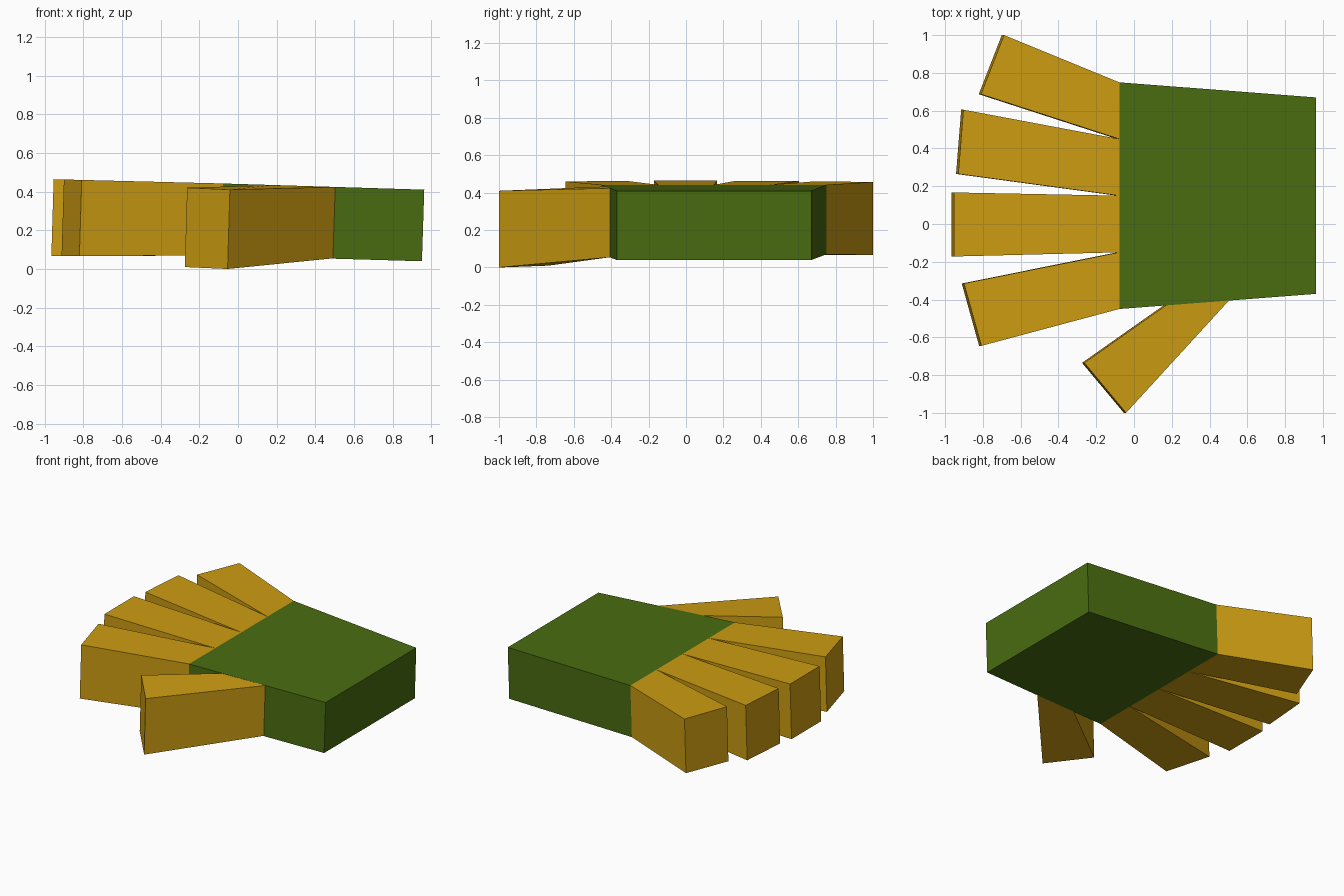
import bpy
import bmesh

if "Cube" in bpy.data.objects:
    bpy.data.objects.remove(bpy.data.objects["Cube"])


def material(name, rgb):
    m = bpy.data.materials.new(name)
    m.diffuse_color = (*rgb, 1)
    m.use_nodes = True
    m.node_tree.nodes["Principled BSDF"].inputs["Base Color"].default_value = m.diffuse_color
    return m


green = material("cuff green", (0.068, 0.152, 0.005))
gold = material("finger gold", (0.61, 0.335, 0.006))


def block(name, root, tip, mat, cap_root=False):
    """Hull between two four-cornered sections (top a, top b, bottom b, bottom a)."""
    bm = bmesh.new()
    r = [bm.verts.new(p) for p in root]
    t = [bm.verts.new(p) for p in tip]
    for i in range(4):
        j = (i + 1) % 4
        bm.faces.new((r[i], r[j], t[j], t[i]))
    bm.faces.new(t)
    if cap_root:
        bm.faces.new(r)
        bmesh.ops.recalc_face_normals(bm, faces=bm.faces)
    else:
        # close the root only to orient the normals, then open the hidden joint
        cap = bm.faces.new(r)
        bmesh.ops.recalc_face_normals(bm, faces=bm.faces)
        bmesh.ops.delete(bm, geom=[cap], context='FACES_ONLY')
    me = bpy.data.meshes.new(name)
    bm.to_mesh(me)
    bm.free()
    me.materials.append(mat)
    ob = bpy.data.objects.new(name, me)
    bpy.context.collection.objects.link(ob)
    return ob


def section(a, b, top_a, top_b, low_a, low_b, lean=0.012):
    """Upright section over plan points a and b; the bottom leans towards -x."""
    return [(*a, top_a), (*b, top_b),
            (b[0] - lean, b[1], low_b), (a[0] - lean, a[1], low_a)]


def knuckle(y0, y1):
    return section((-0.078, y0), (-0.078, y1), 0.442, 0.442, 0.07, 0.07)


# palm, tapering to the wrist (its front is closed by the fingers)
block("palm", knuckle(0.75, -0.45),
      section((0.963, 0.67), (0.963, -0.37), 0.41, 0.41, 0.04, 0.04), green)

# four fingers fanning out: the two plan corners of each tip
tips = [((-0.688, 1.0), (-0.81, 0.687)),
        ((-0.903, 0.605), (-0.93, 0.265)),
        ((-0.953, 0.167), (-0.953, -0.172)),
        ((-0.90, -0.315), (-0.808, -0.645))]
for i, (a, b) in enumerate(tips):
    y = 0.75 - 0.3 * i
    za, zb = 0.442 - 0.025 * (a[0] + 0.078), 0.442 - 0.025 * (b[0] + 0.078)
    block(f"finger_{i + 1}", knuckle(y, y - 0.3),
          section(a, b, za, zb, 0.067, 0.067), gold)

# thumb, growing out of the palm's side
block("thumb",
      section((0.17, -0.43), (0.503, -0.405), 0.433, 0.424, 0.063, 0.055),
      section((-0.263, -0.735), (-0.042, -1.0), 0.42, 0.41, 0.01, 0.0), gold)
